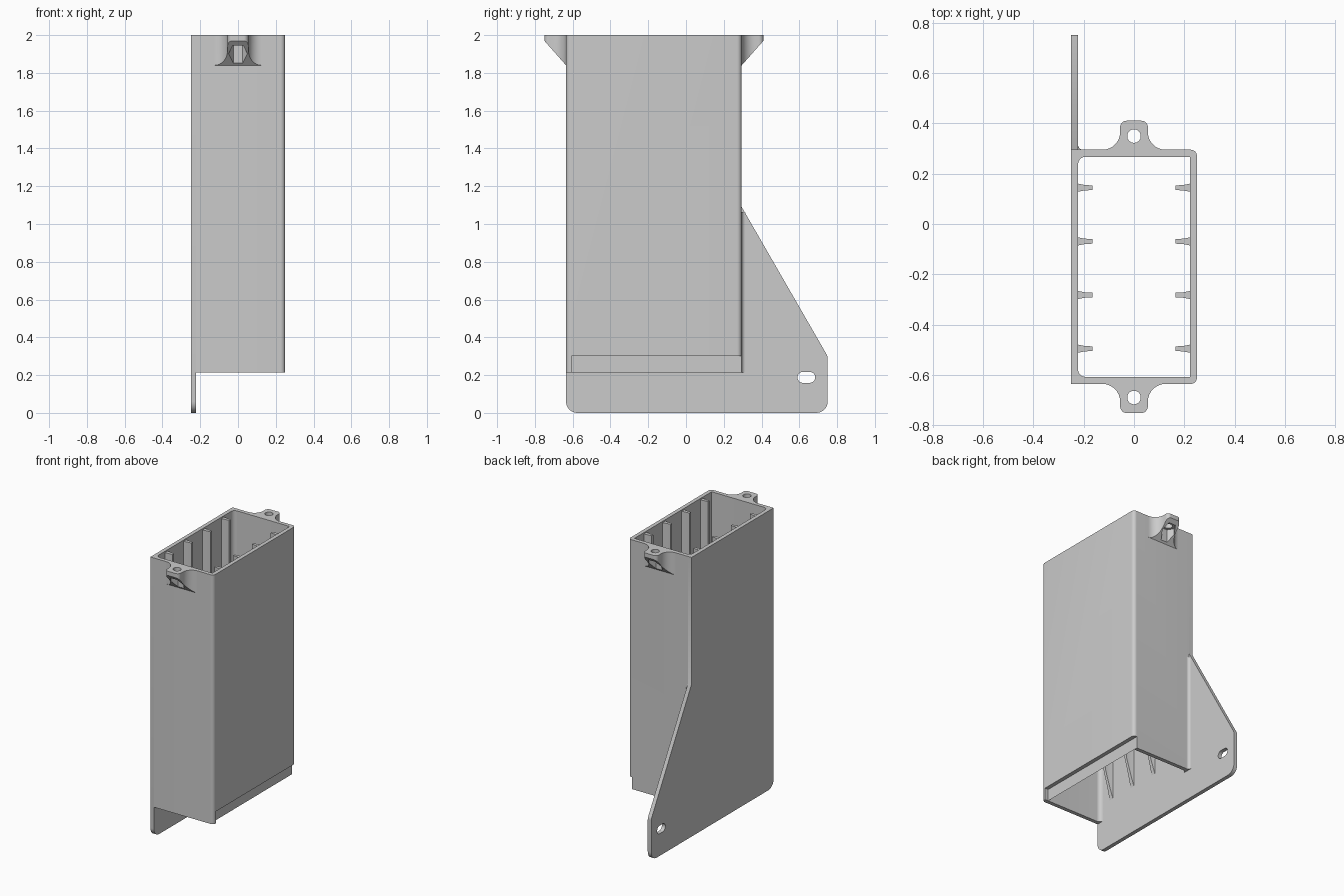
import bpy, bmesh, math
from mathutils import Vector

if "Cube" in bpy.data.objects:
    bpy.data.objects.remove(bpy.data.objects["Cube"])

GREY = (0.6, 0.6, 0.6, 1)
mat = bpy.data.materials.new("grey_plastic")
mat.use_nodes = True
mat.diffuse_color = GREY
mat.node_tree.nodes["Principled BSDF"].inputs["Base Color"].default_value = GREY

# Main sizes
LEFT, RIGHT, WALL = -0.25, 0.25, 0.028
FRONT, BACK = -0.635, 0.295
TOP, LIP, NOTCH = 2.0, 0.215, 0.30
IN_L, IN_R = LEFT + WALL, RIGHT - WALL
IN_F, IN_B = FRONT + WALL, BACK - WALL


def rounded(corners, steps=8):
    """Outline from (a, b) or (a, b, radius) corners."""
    out = []
    for i, c in enumerate(corners):
        p = Vector(c[:2])
        if len(c) < 3:
            out.append(p)
            continue
        radius = c[2]
        u = (Vector(corners[i - 1][:2]) - p).normalized()
        v = (Vector(corners[(i + 1) % len(corners)][:2]) - p).normalized()
        half = u.angle(v) / 2
        centre = p + (u + v).normalized() * radius / math.sin(half)
        start = (p + u * radius / math.tan(half) - centre).normalized()
        end = (p + v * radius / math.tan(half) - centre).normalized()
        out += [centre + radius * start.slerp(end, k / steps).normalized()
                for k in range(steps + 1)]
    return out


def circle(a, b, r, n=24, stretch=0.0, turn=0.0):
    """Round or slotted outline."""
    pts = []
    for k in range(n):
        ang = turn + math.tau * (k + 0.5) / n
        shift = math.copysign(stretch, math.cos(ang))
        pts.append(Vector((a + r * math.cos(ang) + shift, b + r * math.sin(ang))))
    return pts


def prism(name, loops, lo, hi, axis="Z"):
    """Extrude an outline, with optional holes, along an axis."""
    bm = bmesh.new()
    for loop in loops:
        vs = [bm.verts.new((p[0], p[1], lo) if axis == "Z" else (lo, p[0], p[1]))
              for p in loop]
        for i in range(len(vs)):
            bm.edges.new((vs[i - 1], vs[i]))
    bmesh.ops.triangle_fill(bm, use_beauty=True, edges=bm.edges[:])
    ext = bmesh.ops.extrude_face_region(bm, geom=bm.faces[:])["geom"]
    step = Vector((0, 0, hi - lo)) if axis == "Z" else Vector((hi - lo, 0, 0))
    bmesh.ops.translate(bm, vec=step,
                        verts=[g for g in ext if isinstance(g, bmesh.types.BMVert)])
    bmesh.ops.recalc_face_normals(bm, faces=bm.faces[:])
    mesh = bpy.data.meshes.new(name)
    bm.to_mesh(mesh)
    bm.free()
    mesh.materials.append(mat)
    obj = bpy.data.objects.new(name, mesh)
    bpy.context.collection.objects.link(obj)
    return obj


def activate(obj):
    bpy.ops.object.select_all(action="DESELECT")
    obj.select_set(True)
    bpy.context.view_layer.objects.active = obj


def cut(obj, cutter):
    """Subtract a cutter and throw it away."""
    mod = obj.modifiers.new("cut", "BOOLEAN")
    mod.operation, mod.solver, mod.object = "DIFFERENCE", "EXACT", cutter
    activate(obj)
    bpy.ops.object.modifier_apply(modifier=mod.name)
    bpy.data.objects.remove(cutter)


parts = []

# Left side plate with its sloped bracket and mounting slot
outline = rounded([(FRONT, 0, 0.06), (0.75, 0, 0.06), (0.75, 0.3, 0.04),
                   (BACK, 1.09), (BACK, TOP), (FRONT, TOP)])
parts.append(prism("side_plate", [outline, circle(0.637, 0.188, 0.029, stretch=0.018)],
                   LEFT, IN_L, "X"))

# Three-walled shell with filleted inner corners against the plate
r = 0.03
shell = prism("shell", [rounded([
    (IN_L, FRONT), (RIGHT, FRONT, 0.025), (RIGHT, BACK, 0.025), (IN_L, BACK),
    (IN_L, IN_B - r - 0.002), (IN_L, IN_B, r), (IN_R, IN_B),
    (IN_R, IN_F), (IN_L, IN_F, r), (IN_L, IN_F + r + 0.002)])], LIP, TOP)
cut(shell, prism("notch_cutter", [[(IN_R, IN_F), (0.3, IN_F), (0.3, 0.4), (IN_R, 0.4)]],
                 0.1, NOTCH))
parts.append(shell)

# Fillet between the bracket and the back wall
f = 0.02
parts.append(prism("bracket_fillet", [rounded([
    (IN_L, BACK - 0.005), (IN_L, BACK + f + 0.001), (IN_L, BACK, f),
    (IN_L + f + 0.001, BACK), (IN_L + f + 0.001, BACK - 0.005)])], LIP, 1.06))

# Guide ribs along both inner walls, tapering out at the bottom
DEPTH = 0.057
for side, sx in (("right", -1), ("left", 1)):
    for n, y in enumerate((-0.495, -0.282, -0.069, 0.144)):
        half = [(IN_R + 0.004, 0.017), (IN_R, 0.016), (IN_R - 0.025, 0.011),
                (IN_R - DEPTH, 0.009)]
        loop = [(sx * x, y + w) for x, w in half]
        loop += [(sx * x, y - w) for x, w in reversed(half)]
        rib = prism(f"{side}_rib_{n + 1}", [loop], 0.34, TOP - 0.01)
        for v in rib.data.vertices:
            if v.co.z < 1:
                v.co.z += 0.2 * max(0, (IN_R - abs(v.co.x)) / DEPTH)
        parts.append(rib)

# Screw tabs: flared, sloped underneath, with a bolt hole and a nut pocket
for name, base, sy in (("front_tab", FRONT, -1), ("back_tab", BACK, 1)):
    def place(pts):
        return [(p[0], base + sy * p[1]) for p in pts]
    side = [(-0.13, -0.01), (-0.13, 0), (-0.055, 0, 0.07), (-0.055, 0.115, 0.025)]
    mirrored = [(-c[0],) + c[1:] for c in reversed(side)]
    tab = prism(name, [place(rounded(side + mirrored)),
                       place(circle(0, 0.054, 0.027))], 1.8, TOP)
    slope = [(-0.05, 1.778), (0, 1.84), (0.115, 1.97), (0.2, 2.066), (0.2, 1.7), (-0.05, 1.7)]
    cut(tab, prism("slope_cutter", [[(base + sy * a, z) for a, z in slope]],
                   -0.3, 0.3, "X"))
    cut(tab, prism("nut_cutter", [place(circle(0, 0.054, 0.05, 6, turn=math.pi / 6))],
                   1.7, 1.945))
    parts.append(tab)

# Smooth the rounded corners, keep the flat edges crisp
for obj in parts:
    activate(obj)
    bpy.ops.object.shade_smooth_by_angle(angle=math.radians(30))
bpy.ops.object.select_all(action="DESELECT")
